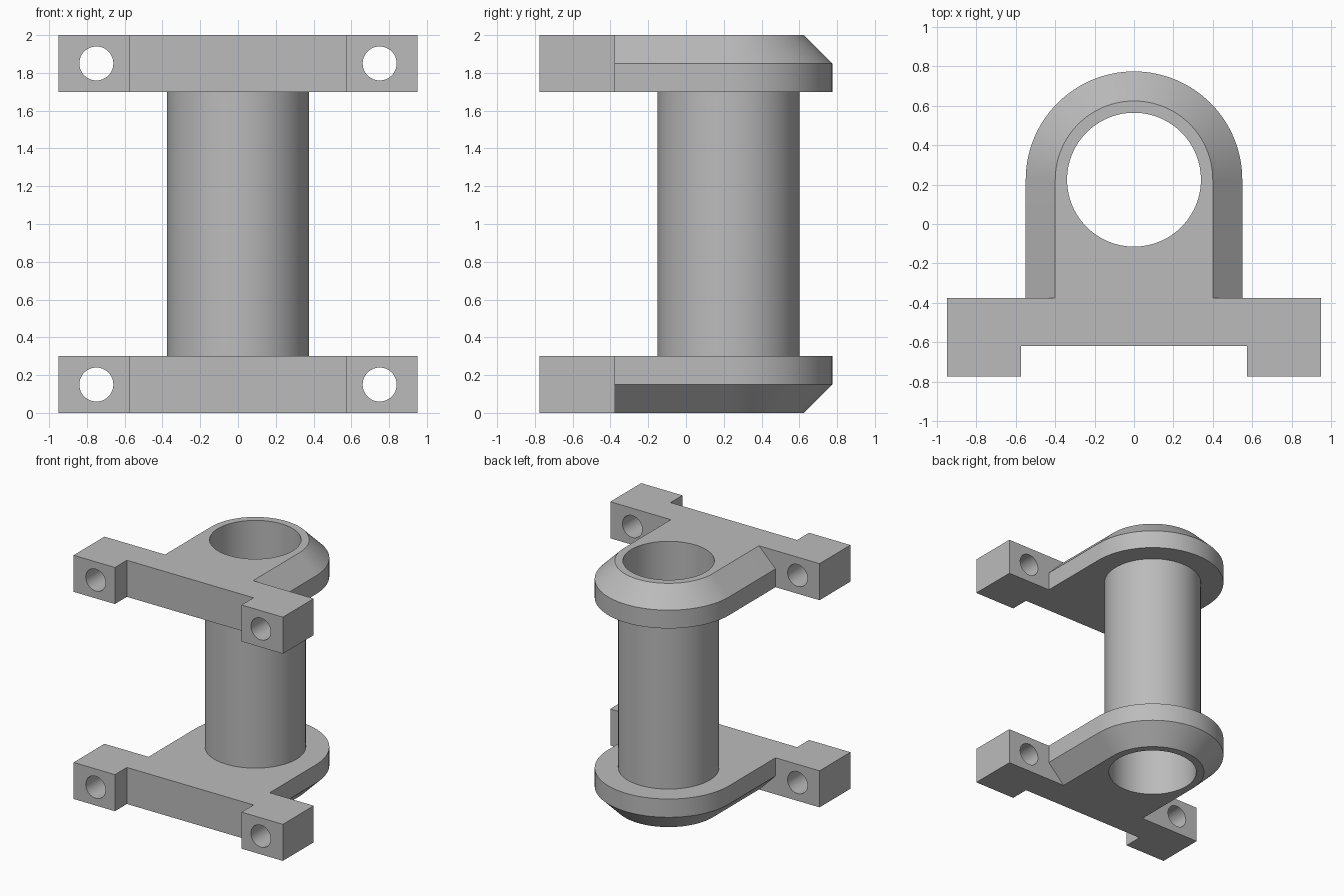
import bpy, bmesh, math
from mathutils import Matrix

cube = bpy.data.objects.get("Cube")
if cube:
    bpy.data.objects.remove(cube, do_unlink=True)

grey = bpy.data.materials.new("plain grey")
grey.use_nodes = True
colour = (0.5, 0.5, 0.5, 1)
grey.diffuse_color = colour
grey.node_tree.nodes["Principled BSDF"].inputs["Base Color"].default_value = colour

BORE_Y, BORE_R, TUBE_R = 0.225, 0.34, 0.375
THICK = 0.3


def loft(name, rings, capped=True):
    """Join equal-length rings of points with side faces and optional caps."""
    bm = bmesh.new()
    loops = [[bm.verts.new(p) for p in ring] for ring in rings]
    n = len(loops[0])
    pairs = list(zip(loops, loops[1:]))
    if not capped:
        pairs.append((loops[-1], loops[0]))
    for a, b in pairs:
        for i in range(n):
            j = (i + 1) % n
            bm.faces.new((a[i], a[j], b[j], b[i]))
    if capped:
        bm.faces.new(loops[0])
        bm.faces.new(loops[-1])
    bmesh.ops.recalc_face_normals(bm, faces=bm.faces)
    mesh = bpy.data.meshes.new(name)
    bm.to_mesh(mesh)
    bm.free()
    mesh.materials.append(grey)
    ob = bpy.data.objects.new(name, mesh)
    bpy.context.collection.objects.link(ob)
    return ob


def circle(r, z, y=BORE_Y, n=96):
    return [(r * math.cos(2 * math.pi * i / n), y + r * math.sin(2 * math.pi * i / n), z)
            for i in range(n)]


def arch(r, z, n=64):
    arc = [(r * math.cos(math.pi * i / n), BORE_Y + r * math.sin(math.pi * i / n), z)
           for i in range(n + 1)]
    return [(r, -0.375, z)] + arc + [(-r, -0.375, z)]


def boolean(ob, tools, operation):
    """Apply booleans from the tools, then remove the tools."""
    for tool in tools:
        mod = ob.modifiers.new("cut", 'BOOLEAN')
        mod.operation, mod.solver, mod.object = operation, 'EXACT', tool
    bpy.context.view_layer.update()
    mesh = bpy.data.meshes.new_from_object(ob.evaluated_get(bpy.context.evaluated_depsgraph_get()))
    ob.modifiers.clear()
    ob.data = mesh
    for tool in tools:
        bpy.data.objects.remove(tool, do_unlink=True)


def smooth(ob):
    bpy.ops.object.select_all(action='DESELECT')
    ob.select_set(True)
    bpy.context.view_layer.objects.active = ob
    bpy.ops.object.shade_smooth_by_angle(angle=math.radians(25))


def flange(name, inner, outer):
    # Notched mounting bar
    half = [(0.575, -0.62), (0.575, -0.775), (0.95, -0.775), (0.95, -0.375)]
    outline = half + [(-x, y) for x, y in reversed(half)]
    bar = loft(name, [[(x, y, z) for x, y in outline] for z in (inner, outer)])
    # Rounded lug with a chamfered outer rim
    mid = (inner + outer) / 2
    lug = loft("lug", [arch(0.55, inner), arch(0.55, mid), arch(0.4, outer)])
    boolean(bar, [lug], 'UNION')
    # Bore and bolt holes
    cutters = [loft("bore_cutter", [circle(BORE_R, z) for z in (mid - 0.5, mid + 0.5)])]
    for side in (-1, 1):
        hole = loft("bolt_cutter", [circle(0.09, z, 0, 48) for z in (-0.4, 0.4)])
        hole.data.transform(Matrix.Translation((side * 0.75, -0.6, mid))
                            @ Matrix.Rotation(math.pi / 2, 4, 'X'))
        cutters.append(hole)
    for c in cutters:
        c.hide_render = True
    boolean(bar, cutters, 'DIFFERENCE')
    smooth(bar)


flange("bottom_flange", THICK, 0)
flange("top_flange", 2 - THICK, 2)

# Hollow tube between the flanges
low, high = THICK, 2 - THICK
tube = loft("tube", [circle(TUBE_R, low), circle(TUBE_R, high),
                     circle(BORE_R, high), circle(BORE_R, low)], capped=False)
smooth(tube)
